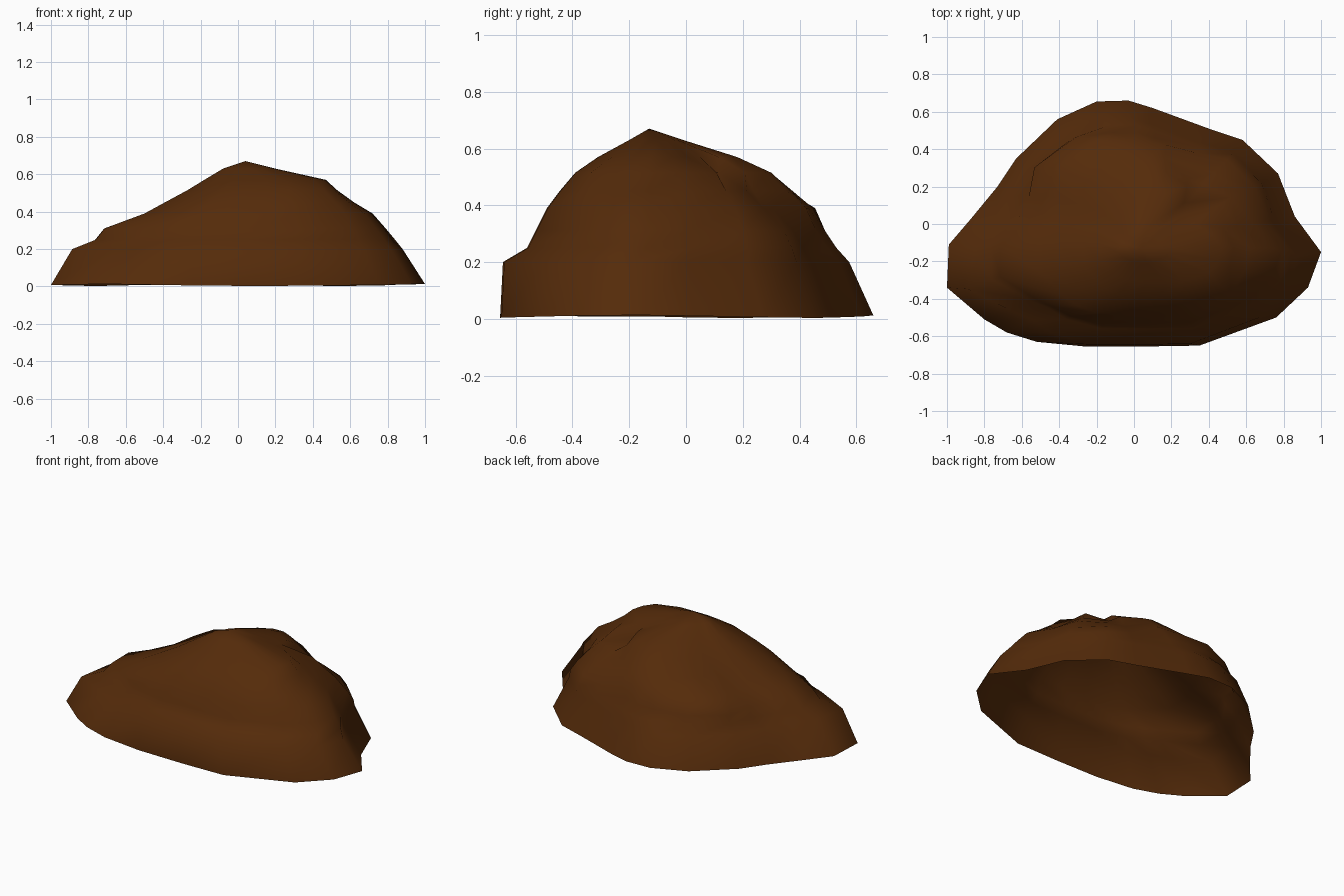
import bpy, bmesh, math

if "Cube" in bpy.data.objects:
    bpy.data.objects.remove(bpy.data.objects["Cube"])

# Ground outline of the mound, counter-clockwise from the left end
outline = [(-1, -.34), (-.8, -.51), (-.68, -.58), (-.52, -.63), (-.26, -.655), (.05, -.655),
           (.35, -.65), (.76, -.5), (.93, -.34), (1, -.15), (.86, .04), (.77, .27),
           (.58, .45), (.4, .51), (.1, .62), (-.03, .66), (-.2, .655), (-.41, .56),
           (-.63, .35), (-.73, .2), (-.87, .03), (-.99, -.11)]

# Bumps and dents by direction: angle, angular width
features = {"upper_gully": (.66, .18), "lower_gully": (.8, .2), "ridge": (.3, .2),
            "ridge_foot": (.5, .3), "back": (1.7, .2), "back_ledge": (2.5, .38),
            "left_dent": (3.15, .15), "front_hollow": (3.83, .25), "shoulder": (5.65, .25)}

# Height contours: z, x min, x max, y min, y max, strength of features
contours = [(.008, -1, 1, -.655, .66, {}),
            (.2, -.9, .88, -.645, .575,
             dict(back_ledge=.03, left_dent=-.07, front_hollow=-.12, ridge_foot=.03)),
            (.25, -.77, .84, -.56, .53,
             dict(back_ledge=.1, front_hollow=-.1, ridge_foot=.06)),
            (.31, -.72, .79, -.53, .49,
             dict(back_ledge=.22, front_hollow=-.07, ridge_foot=.07)),
            (.39, -.5, .72, -.49, .455,
             dict(back_ledge=.34, lower_gully=-.16, back=-.06)),
            (.45, -.39, .62, -.445, .38,
             dict(back_ledge=.2, lower_gully=-.2, ridge=.04, back=-.03, shoulder=.06)),
            (.515, -.27, .53, -.39, .30,
             dict(back_ledge=.05, upper_gully=-.33, ridge=.1, shoulder=.1)),
            (.57, -.18, .47, -.31, .18,
             dict(upper_gully=-.3, ridge=-.3, shoulder=.05)),
            (.63, -.08, .2, -.2, -.01, {})]

bm = bmesh.new()
rings = []
for level, (z, x0, x1, y0, y1, strengths) in enumerate(contours):
    ring = []
    cx, cy = (x0 + x1) / 2, (y0 + y1) / 2
    for i, (u, v) in enumerate(outline):
        x = x0 + (u + 1) / 2 * (x1 - x0)
        y = y0 + (v + .655) / 1.315 * (y1 - y0)
        angle = math.atan2(v, u) % math.tau
        k = 1 + sum(s * math.exp(-((angle - features[f][0]) / features[f][1]) ** 2)
                    for f, s in strengths.items())
        x = min(max(cx + (x - cx) * k, x0), x1)
        y = min(max(cy + (y - cy) * k, y0), y1)
        # Slightly wavy rim
        dz = .005 * math.sin(i * .9) if level == 0 else 0
        ring.append(bm.verts.new((x, y, z + dz)))
    rings.append(ring)

# Skin the contours, leaving the underside open
n = len(outline)
for low, high in zip(rings, rings[1:]):
    for i in range(n):
        j = (i + 1) % n
        bm.faces.new((low[i], low[j], high[j], high[i]))
peak = bm.verts.new((.04, -.13, .67))
for i in range(n):
    bm.faces.new((rings[-1][i], rings[-1][(i + 1) % n], peak))
for f in bm.faces:
    f.smooth = True

mesh = bpy.data.meshes.new("earth_mound")
bm.to_mesh(mesh)
bm.free()
mound = bpy.data.objects.new("earth_mound", mesh)
bpy.context.collection.objects.link(mound)

brown = bpy.data.materials.new("dark brown earth")
brown.diffuse_color = (.09, .024, .003, 1)
brown.use_nodes = True
brown.node_tree.nodes["Principled BSDF"].inputs["Base Color"].default_value = brown.diffuse_color
mesh.materials.append(brown)
